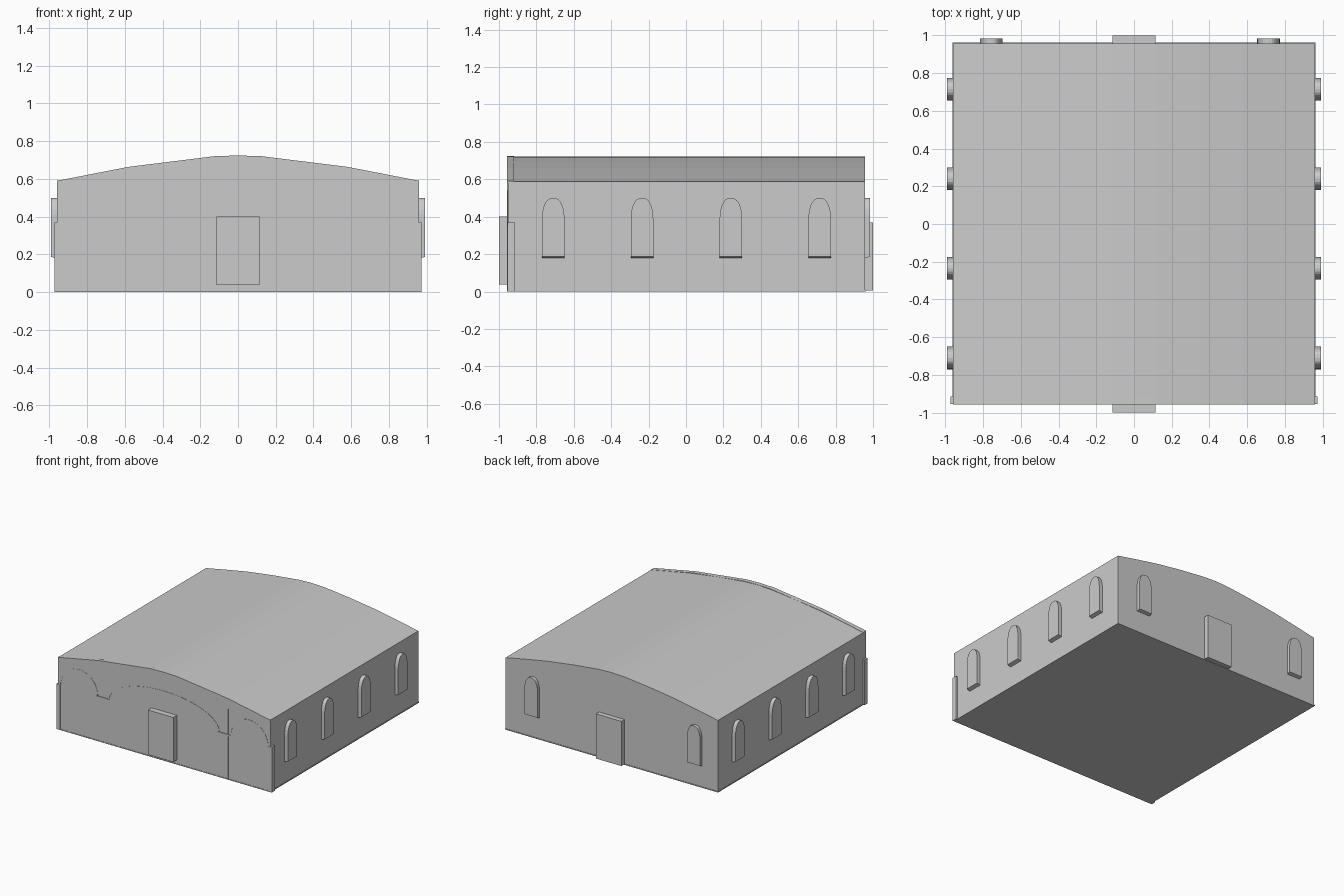
import bpy, bmesh, math
from mathutils import Matrix

cube = bpy.data.objects.get("Cube")
if cube:
    bpy.data.objects.remove(cube, do_unlink=True)

# One plain stone colour
stone = bpy.data.materials.new("grey stone")
stone.use_nodes = True
GREY = (0.6, 0.6, 0.6, 1)
stone.diffuse_color = GREY
stone.node_tree.nodes["Principled BSDF"].inputs["Base Color"].default_value = GREY


def prism(name, outline, y0, y1, turn=0.0, bottom_lift=0.0):
    """Extrude an (x, z) outline from y0 to y1, then turn it about z."""
    bm = bmesh.new()
    low = min(z for _, z in outline)
    rear = [bm.verts.new((x, y1, z)) for x, z in outline]
    front = [bm.verts.new((x, y0, z + (bottom_lift if z == low else 0))) for x, z in outline]
    bm.faces.new(front)
    bm.faces.new(rear[::-1])
    n = len(outline)
    for i in range(n):
        j = (i + 1) % n
        bm.faces.new((front[i], rear[i], rear[j], front[j]))
    bmesh.ops.recalc_face_normals(bm, faces=bm.faces)
    bm.transform(Matrix.Rotation(turn, 4, 'Z'))
    mesh = bpy.data.meshes.new(name)
    bm.to_mesh(mesh)
    bm.free()
    mesh.materials.append(stone)
    obj = bpy.data.objects.new(name, mesh)
    bpy.context.collection.objects.link(obj)
    return obj


def rect(x0, x1, z0, z1):
    return [(x0, z0), (x1, z0), (x1, z1), (x0, z1)]


def mirrored(half):
    """Complete a right-hand outline (running upward) with its mirror image."""
    return half + [(-x, z) for x, z in reversed(half) if x > 0]


# Hall with a low, gently bowed roof
body = mirrored([(0.96, 0), (0.96, 0.588), (0.77, 0.625), (0.58, 0.66),
                 (0.35, 0.692), (0.12, 0.717), (0, 0.722)])
prism("hall", body, -0.953, 0.958)
prism("front_gable_edge", mirrored([(0.96, 0.58), (0.96, 0.59), (0.58, 0.664),
      (0.12, 0.721), (0, 0.724)]), -0.956, -0.92)

# Pointed windows with a sloping sill
WIDTH = 0.06


def window(name, centre, wall, depth, turn):
    steps = 7
    half = [(WIDTH, 0.175)]
    for i in range(steps + 1):
        t = i / steps
        half.append((WIDTH * math.cos(t * math.pi / 2) ** 0.8, 0.39 + 0.11 * math.sin(t * math.pi / 2)))
    half[-1] = (0, 0.5)
    outline = [(x + centre, z) for x, z in mirrored(half)]
    prism(name, outline, -wall - depth, -wall + 0.01, turn, 0.012)


for i in range(4):
    y = -0.71 + i * 0.475
    window(f"left_window_{i + 1}", y, 0.96, 0.03, math.pi / 2)
    window(f"right_window_{i + 1}", -y, 0.96, 0.03, -math.pi / 2)
window("back_window_right", 0.757, 0.958, 0.026, math.pi)
window("back_window_left", -0.713, 0.958, 0.026, math.pi)

# Doors
prism("front_door", rect(-0.115, 0.115, 0.037, 0.402), -1.0, -0.94)
prism("back_door", rect(-0.115, 0.115, 0.005, 0.37), 0.94, 1.0)

# Corner posts, corbels and shallow arch mouldings across the front
for side, label in ((1, "left"), (-1, "right")):
    a, b = sorted((side * 0.94, side * 0.974))
    prism(f"{label}_corner_post", rect(a, b, 0, 0.37), -0.955, -0.915)
    c = side * 0.55
    corbel = [(c - 0.03, 0.352), (c + 0.03, 0.352), (c + 0.06, 0.37), (c - 0.06, 0.37)]
    prism(f"{label}_corbel", corbel, -0.958, -0.94)
    prism(f"{label}_pilaster", rect(side * 0.578 - 0.003, side * 0.578 + 0.003, 0, 0.658),
          -0.956, -0.94)


def arch(name, centre, rx, rise, spring):
    n = 20
    ring = [(math.cos(math.pi * i / n), math.sin(math.pi * i / n)) for i in range(n + 1)]
    outer = [(centre + rx * c, spring + rise * s) for c, s in ring]
    inner = [(centre + (rx - 0.004) * c, spring + (rise - 0.004) * s) for c, s in ring]
    prism(name, outer + inner[::-1], -0.955, -0.945)


arch("centre_arch", 0, 0.5, 0.2, 0.37)
arch("left_arch", 0.77, 0.17, 0.17, 0.37)
arch("right_arch", -0.77, 0.17, 0.17, 0.37)

# Low base lip
prism("base_lip", rect(-0.963, 0.963, 0, 0.008), -0.955, 0.961)
